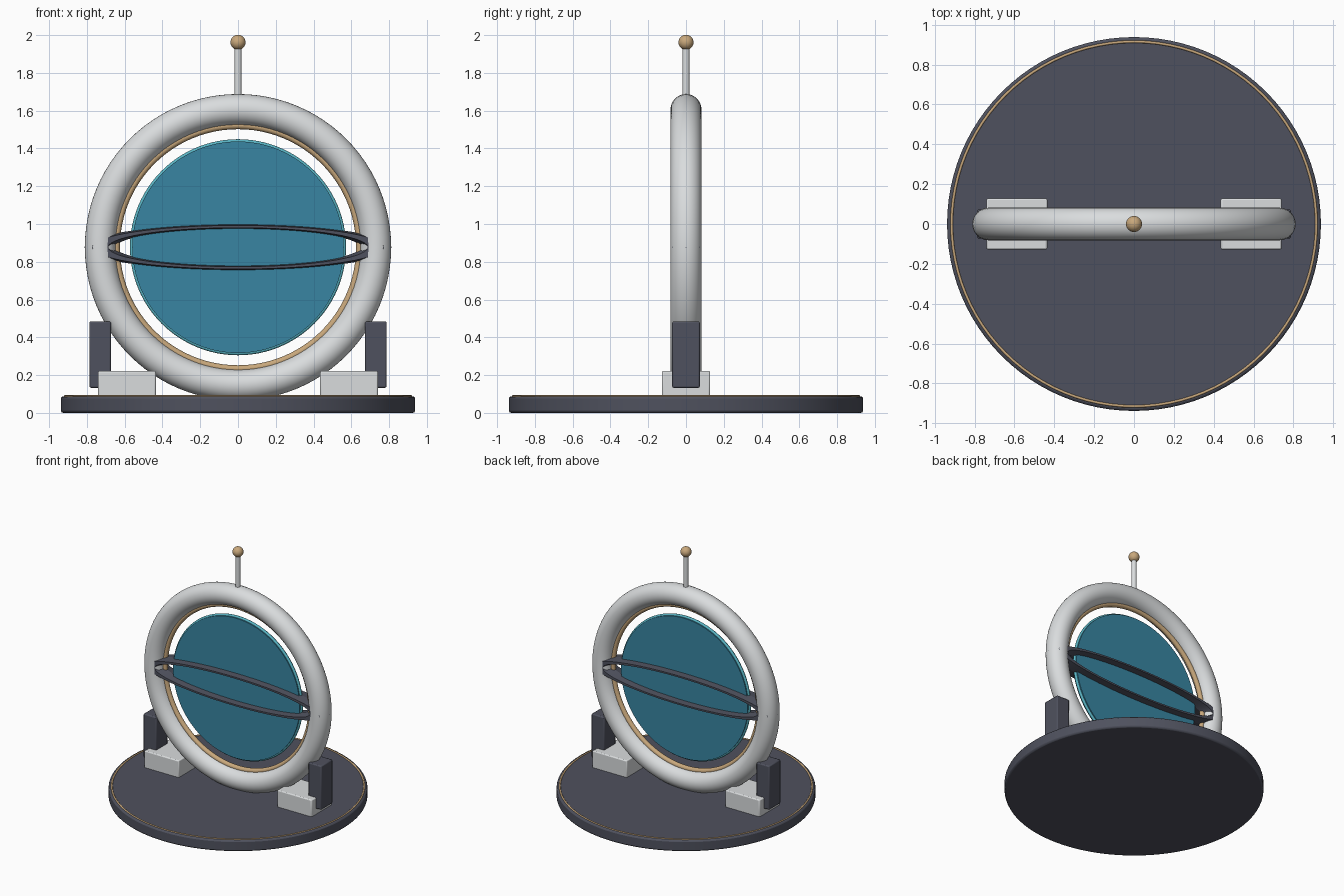
import bpy, math
from mathutils import Matrix

if "Cube" in bpy.data.objects:
    bpy.data.objects.remove(bpy.data.objects["Cube"])


def material(name, rgb):
    m = bpy.data.materials.new(name)
    m.diffuse_color = (*rgb, 1)
    m.use_nodes = True
    m.node_tree.nodes["Principled BSDF"].inputs["Base Color"].default_value = m.diffuse_color
    return m


SLATE = material("dark slate", (0.078, 0.083, 0.112))
GREY = material("light grey", (0.70, 0.72, 0.73))
GOLD = material("tan gold", (0.58, 0.39, 0.20))
TEAL = material("deep teal", (0.04, 0.235, 0.36))
RIM = material("bright teal", (0.10, 0.45, 0.54))
CZ = 0.877  # height of the ring centre
UPRIGHT = Matrix.Rotation(math.pi / 2, 4, 'X')


def finish(name, mat, angle=40):
    o = bpy.context.object
    o.name = o.data.name = name
    o.data.materials.append(mat)
    bpy.ops.object.shade_smooth_by_angle(angle=math.radians(angle))
    return o


def torus(name, mat, major, minor, z, upright=True, sides=20, squash=1.0):
    bpy.ops.mesh.primitive_torus_add(major_radius=major, minor_radius=minor,
                                     major_segments=96, minor_segments=sides)
    o = finish(name, mat)
    if upright:
        o.data.transform(Matrix.Diagonal((1, 1, squash, 1)) @ UPRIGHT)
    o.location.z = z
    return o


def cylinder(name, mat, radius, z0, z1, sides=96):
    bpy.ops.mesh.primitive_cylinder_add(radius=radius, depth=z1 - z0, vertices=sides,
                                        location=(0, 0, (z0 + z1) / 2))
    return finish(name, mat)


def bevel(o, width):
    b = o.modifiers.new("bevel", 'BEVEL')
    b.width = width
    b.segments = 2


def box(name, mat, x, z0, z1, sx, sy):
    bpy.ops.mesh.primitive_cube_add(size=1, location=(x, 0, (z0 + z1) / 2))
    o = bpy.context.object
    o.data.transform(Matrix.Diagonal((sx, sy, z1 - z0, 1)))
    finish(name, mat, 30)
    bevel(o, 0.008)


# Round base with inlaid gold line
bevel(cylinder("base", SLATE, 0.938, 0, 0.088), 0.012)
torus("base_trim", GOLD, 0.915, 0.007, 0.087, upright=False, sides=10)

# Big upright ring with gold lining
torus("main_ring", GREY, 0.729, 0.082, CZ, sides=32)
torus("ring_lining", GOLD, 0.645, 0.02, CZ, sides=12)

# Central disc and its rim
disc = cylinder("disc", TEAL, 0.56, -0.02, 0.02)
disc.data.transform(UPRIGHT)
disc.location.z = CZ
bpy.ops.object.shade_smooth()
torus("disc_rim", RIM, 0.56, 0.012, CZ, sides=12)

# Six-sided squashed band across the disc
torus("cross_band", SLATE, 0.729, 0.083, CZ, sides=6, squash=0.15)

# Feet and side posts
for side, s in (("left", -1), ("right", 1)):
    box(side + "_foot", GREY, s * 0.588, 0.07, 0.222, 0.306, 0.256)
    box(side + "_post", SLATE, s * 0.73, 0.133, 0.484, 0.114, 0.146)

# Antenna and ball
cylinder("antenna", GREY, 0.019, 1.64, 1.95, 24)
bpy.ops.mesh.primitive_uv_sphere_add(radius=0.04, segments=32, ring_count=16,
                                     location=(0, 0, 1.962))
finish("antenna_ball", GOLD)
